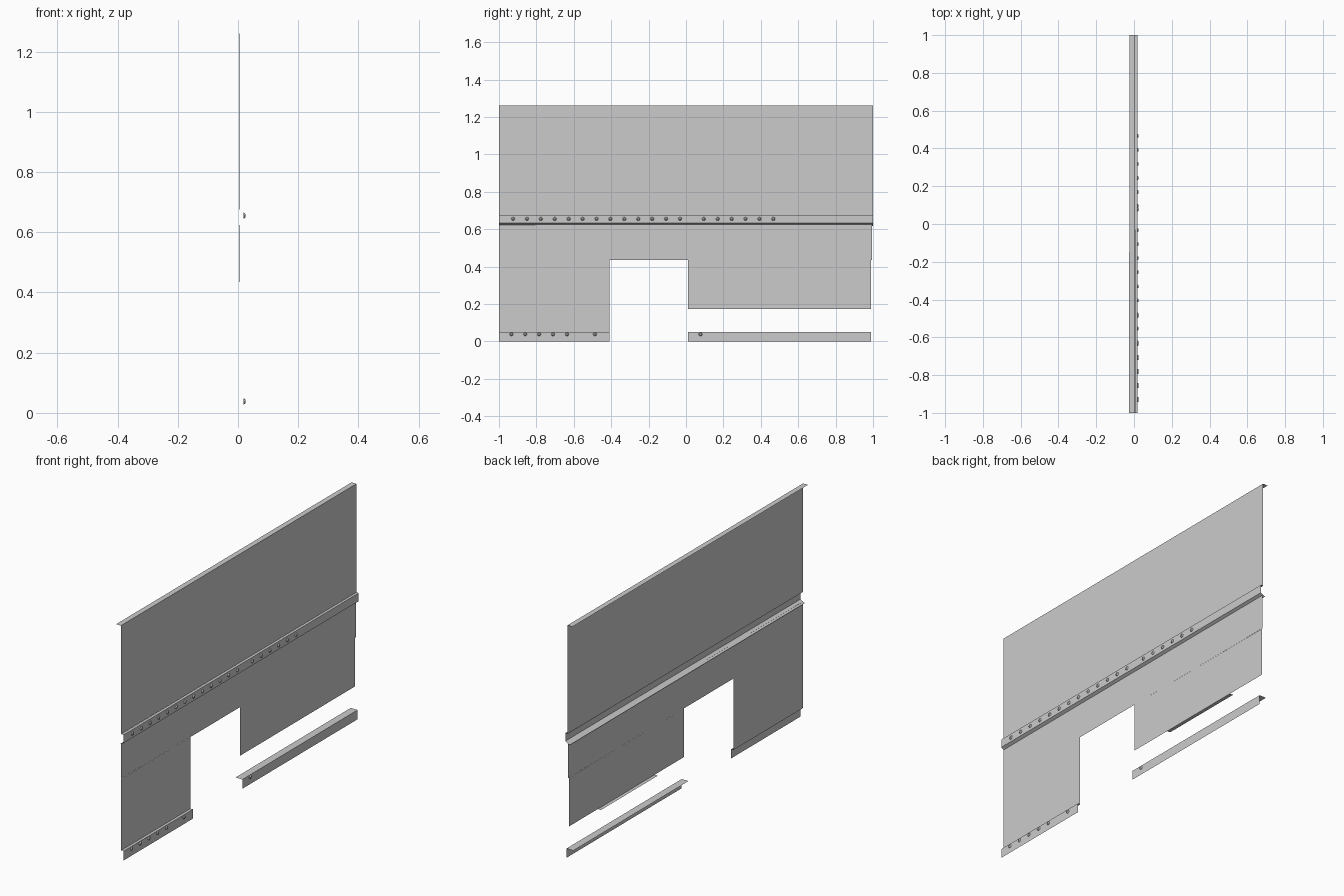
import bpy, bmesh, math
from mathutils import Matrix

if "Cube" in bpy.data.objects:
    bpy.data.objects.remove(bpy.data.objects["Cube"])

PANEL_X = 0.004    # plane of the main sheets
STRIP_X = 0.019    # plane of the raised riveted strips
SKEW = 0.001       # the big sheets are very slightly out of true


def add_object(name, bm):
    bmesh.ops.remove_doubles(bm, verts=bm.verts, dist=0.0001)
    mesh = bpy.data.meshes.new(name)
    bm.to_mesh(mesh)
    bm.free()
    obj = bpy.data.objects.new(name, mesh)
    bpy.context.collection.objects.link(obj)
    return obj


def folded_sheet(name, profile, y0, y1, skew=0.0):
    """Extrude an open (x, z) profile along y, as a sheet-metal fold."""
    bm = bmesh.new()
    near = [bm.verts.new((x - skew, y0, z)) for x, z in profile]
    far = [bm.verts.new((x + skew, y1, z)) for x, z in profile]
    for i in range(len(profile) - 1):
        bm.faces.new((near[i + 1], far[i + 1], far[i], near[i]))
    return add_object(name, bm)


def rivets(name, ys, z):
    """Row of small domed eight-sided rivet heads facing +x."""
    bm = bmesh.new()
    for y in ys:
        for x, r1, r2, h in ((STRIP_X, 0.01, 0.0085, 0.003),
                             (STRIP_X + 0.003, 0.0085, 0.005, 0.003)):
            place = (Matrix.Translation((x + h / 2, y, z))
                     @ Matrix.Rotation(math.pi / 2, 4, 'Y'))
            bmesh.ops.create_cone(bm, cap_ends=(r2 == 0.005), segments=8,
                                  radius1=r1, radius2=r2, depth=h, matrix=place)
    return add_object(name, bm)


# Upper panel with its top flange turned backwards
folded_sheet("upper_panel", [(-0.025, 1.26), (PANEL_X, 1.26), (PANEL_X, 0.676)],
             -1, 1, SKEW)

# Raised middle strip: ledge, riveted face
folded_sheet("middle_strip", [(PANEL_X, 0.676), (STRIP_X, 0.676), (STRIP_X, 0.632)],
             -1, 1)

# Sloping return below the strip
folded_sheet("sloping_ledge", [(STRIP_X, 0.632), (-0.007, 0.618)], -1, 1)

# Lower panel around the opening
folded_sheet("lower_panel_band", [(PANEL_X, 0.624), (PANEL_X, 0.435)], -1, 0.995, SKEW)
folded_sheet("lower_panel_left", [(PANEL_X, 0.435), (PANEL_X, 0.05)], -1, -0.41)
folded_sheet("lower_panel_right", [(PANEL_X, 0.435), (PANEL_X, 0.173)], 0.01, 0.99)

# Short flange under the right-hand panel
folded_sheet("right_panel_flange", [(PANEL_X, 0.173), (-0.015, 0.173)], 0.26, 0.745)

# Bottom strips
folded_sheet("bottom_strip_left", [(PANEL_X, 0.05), (STRIP_X, 0.05), (STRIP_X, 0)],
             -1, -0.41)
folded_sheet("bottom_strip_right", [(-0.022, 0.05), (STRIP_X, 0.05), (STRIP_X, 0)],
             0.01, 0.99)

# Rivet rows
STEP = 0.0744
rivets("middle_rivets", [-0.925 + STEP * i for i in range(13)]
       + [0.095 + STEP * i for i in range(6)], 0.655)
rivets("bottom_rivets_left", [-0.934 + STEP * i for i in (0, 1, 2, 3, 4, 6)], 0.038)
rivets("bottom_rivet_right", [0.077], 0.038)
